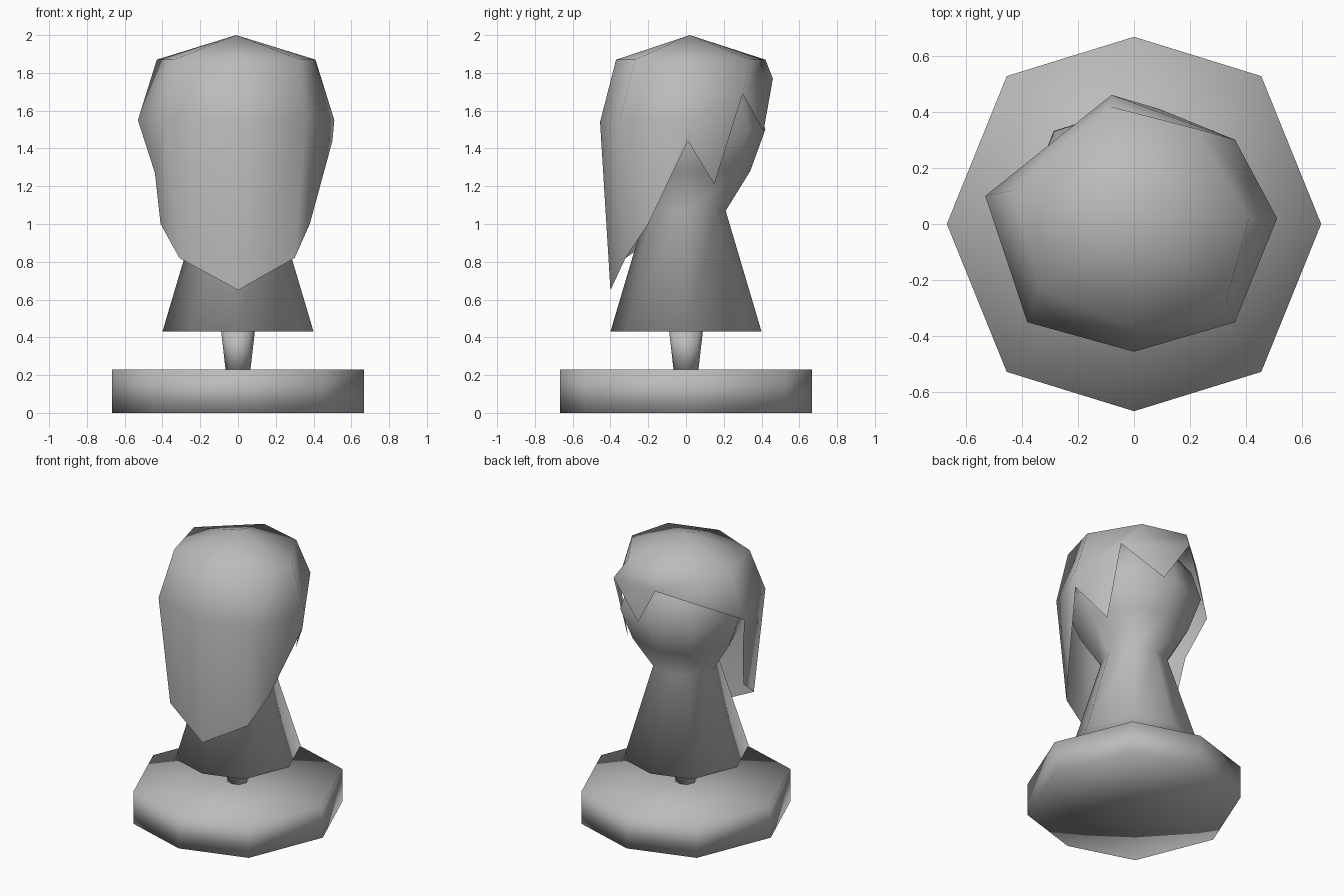
import bpy
import bmesh
from mathutils import Vector

if "Cube" in bpy.data.objects:
    bpy.data.objects.remove(bpy.data.objects["Cube"], do_unlink=True)

grey = bpy.data.materials.new("plain_grey")
grey.use_nodes = True
grey.diffuse_color = (0.5, 0.5, 0.5, 1)
grey.node_tree.nodes["Principled BSDF"].inputs["Base Color"].default_value = grey.diffuse_color

# Slightly stretched octagon shared by every turned part
d, e = 0.68, 0.79
OCTAGON = [(1, 0), (d, e), (0, 1), (-d, e), (-1, 0), (-d, -e), (0, -1), (d, -e)]


def finish(name, bm):
    mesh = bpy.data.meshes.new(name)
    for face in bm.faces:
        face.smooth = True
    bm.to_mesh(mesh)
    bm.free()
    mesh.materials.append(grey)
    obj = bpy.data.objects.new(name, mesh)
    bpy.context.collection.objects.link(obj)
    return obj


def turned(name, profile):
    """Stack octagon rings given as (radius, height) and close both ends with fans."""
    bm = bmesh.new()
    rings = [[bm.verts.new((x * r, y * r, z)) for x, y in OCTAGON] for r, z in profile]
    for low, high in zip(rings, rings[1:]):
        for i in range(len(OCTAGON)):
            j = (i + 1) % len(OCTAGON)
            bm.faces.new((low[i], low[j], high[j], high[i]))
    for ring, z in ((rings[0][::-1], profile[0][1]), (rings[-1], profile[-1][1])):
        centre = bm.verts.new((0, 0, z))
        for i, v in enumerate(ring):
            bm.faces.new((v, ring[(i + 1) % len(ring)], centre))
    return finish(name, bm)


# Stand, post, and the bust with flared neck
turned("stand", [(0.667, 0), (0.667, 0.23)])
turned("post", [(0.065, 0.22), (0.09, 0.44)])
turned("neck_and_head", [(0.4, 0.43), (0.21, 1.07), (0.34, 1.28),
                         (0.42, 1.5), (0.36, 1.7), (0.24, 1.86)])

# Hair: crown ring, brow ring and ragged hem, all running from the front round by +x
crown = [(0, -0.37), (0.33, -0.27), (0.41, 0.02), (0.22, 0.34),
         (-0.09, 0.42), (-0.43, 0.12), (-0.34, -0.23)]
brow = [(0, -0.455, 1.54), (0.36, -0.35, 1.55), (0.51, 0.02, 1.55), (0.36, 0.3, 1.69),
        (-0.08, 0.46, 1.77), (-0.53, 0.1, 1.55), (-0.38, -0.35, 1.56)]
hem = {
    "tip": (0, -0.4, 0.65),
    "left_corner": (0.3, -0.32, 0.82),
    "left_edge": (0.38, -0.2, 1),
    "left_notch": (0.5, 0.01, 1.44),
    "left_tooth": (0.35, 0.15, 1.21),
    "back_tooth": (0.09, 0.41, 1.49),
    "right_upper": (-0.44, -0.01, 1.27),
    "right_edge": (-0.41, -0.06, 1),
    "right_corner": (-0.31, -0.32, 0.82),
}

bm = bmesh.new()
top = bm.verts.new((-0.01, 0.02, 2))
c = [bm.verts.new((x, y, 1.87)) for x, y in crown]
b = [bm.verts.new(Vector(p)) for p in brow]
h = {key: bm.verts.new(Vector(p)) for key, p in hem.items()}
for i in range(len(c)):
    j = (i + 1) % len(c)
    bm.faces.new((c[i], c[j], top))
    bm.faces.new((b[i], b[j], c[j], c[i]))

front, left_front, left, left_back, back, right, right_front = b
panels = [
    (h["tip"], h["left_corner"], left_front, front),
    (h["right_corner"], h["tip"], front, right_front),
    (h["left_corner"], h["left_edge"], left_front),
    (h["left_edge"], h["left_notch"], left, left_front),
    (h["left_notch"], h["left_tooth"], left),
    (h["left_tooth"], left_back, left),
    (h["back_tooth"], back, left_back),
    (right, h["right_upper"], right_front),
    (h["right_upper"], h["right_edge"], right_front),
    (h["right_edge"], h["right_corner"], right_front),
]
for panel in panels:
    bm.faces.new(panel[::1])
bmesh.ops.recalc_face_normals(bm, faces=bm.faces[:])
finish("hair", bm)
